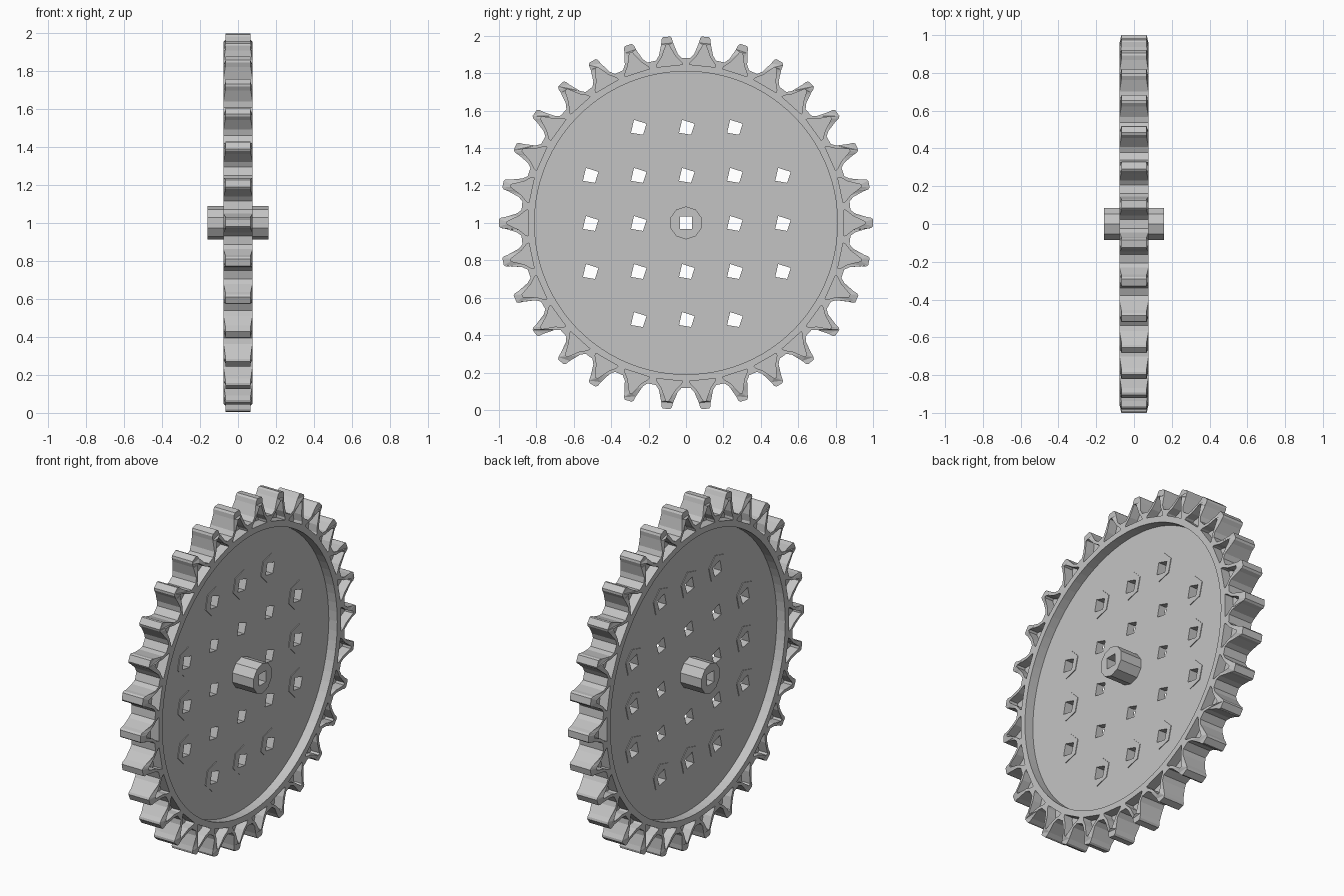
import bpy
from math import radians, cos, sin, pi
from mathutils import Matrix

cube = bpy.data.objects.get("Cube")
if cube:
    bpy.data.objects.remove(cube)

grey = bpy.data.materials.new("light_grey")
grey.use_nodes = True
colour = (0.55, 0.55, 0.55, 1)
grey.diffuse_color = colour
grey.node_tree.nodes["Principled BSDF"].inputs["Base Color"].default_value = colour

# Flat drawing plane turned upright: drawn x -> y, drawn y -> z, thickness -> x
UPRIGHT = Matrix(((0, 0, 1, 0), (1, 0, 0, 0), (0, 1, 0, 1), (0, 0, 0, 1)))
TEETH = 30
PITCH = 0.257
WEB = 0.022


def polar(deg, r):
    a = radians(deg)
    return r * cos(a), r * sin(a)


def circle(r, n, start=0, centre=(0, 0)):
    pts = [polar(start + 360 * i / n, r) for i in range(n)]
    return [(x + centre[0], y + centre[1]) for x, y in pts]


def plate(name, loops, half):
    """Solid plate: first loop is the outline, the others are holes."""
    curve = bpy.data.curves.new(name, "CURVE")
    curve.dimensions = "2D"
    curve.fill_mode = "BOTH"
    curve.extrude = half
    for loop in loops:
        spline = curve.splines.new("POLY")
        spline.points.add(len(loop) - 1)
        for p, (x, y) in zip(spline.points, loop):
            p.co = (x, y, 0, 1)
        spline.use_cyclic_u = True
    temp = bpy.data.objects.new(name + "_curve", curve)
    bpy.context.collection.objects.link(temp)
    graph = bpy.context.evaluated_depsgraph_get()
    mesh = bpy.data.meshes.new_from_object(temp.evaluated_get(graph))
    bpy.data.objects.remove(temp)
    mesh.transform(UPRIGHT)
    mesh.materials.clear()
    mesh.materials.append(grey)
    for f in mesh.polygons:
        f.use_smooth = False
    obj = bpy.data.objects.new(name, mesh)
    bpy.context.collection.objects.link(obj)
    return obj


def mirrored(half):
    return [(-a, r) for a, r in half] + [(a, r) for a, r in reversed(half)]


# Tooth outline and tooth pocket, as (angle from tooth centre, radius)
tooth = mirrored([(4.5, 0.882), (3.2, 0.905), (1.9, 0.965), (1.6, 0.99), (1.1, 1.0)])
pocket = mirrored([(4.7, 0.847), (4.4, 0.86), (2.4, 0.893), (1.2, 0.93), (0.4, 0.957)])
steps = [360 * i / TEETH for i in range(TEETH)]
outline = [polar(s + a, r) for s in steps for a, r in tooth]
pockets = [[polar(s + a, r) for a, r in pocket] for s in steps]

# Toothed rim, slightly narrower at the tips
rim = plate("toothed_rim", [outline, circle(0.81, 90)] + pockets, 0.077)
for v in rim.data.vertices:
    r = (v.co.y ** 2 + (v.co.z - 1) ** 2) ** 0.5
    if r > 0.96:
        v.co.x *= 0.87

# Thin web with a grid of skewed square holes
quad = [(-0.037, -0.032), (-0.021, 0.037), (0.046, 0.016), (0.027, -0.043)]
square = circle(0.047, 4, 45)
spots = [(i, j) for i in range(-2, 3) for j in range(-2, 3)
         if abs(i) + abs(j) < 4 and (i, j) != (0, 0)]


def hole(i, j):
    return [(x + i * PITCH, y + j * PITCH) for x, y in quad]


web_outline = [(x * 0.985, y * 0.985) for x, y in outline]
plate("web", [web_outline, square] + [hole(i, j) for i, j in spots], WEB)

# Low six-sided collars around the outer holes
for i, j in spots:
    if max(abs(i), abs(j)) == 2:
        ring = circle(0.082, 6, 15, (i * PITCH, j * PITCH))
        collar = plate("hole_collar", [ring, hole(i, j)], WEB + 0.004)

# Hub with a square bore
plate("hub", [circle(0.088, 10, 18), square], 0.16)
